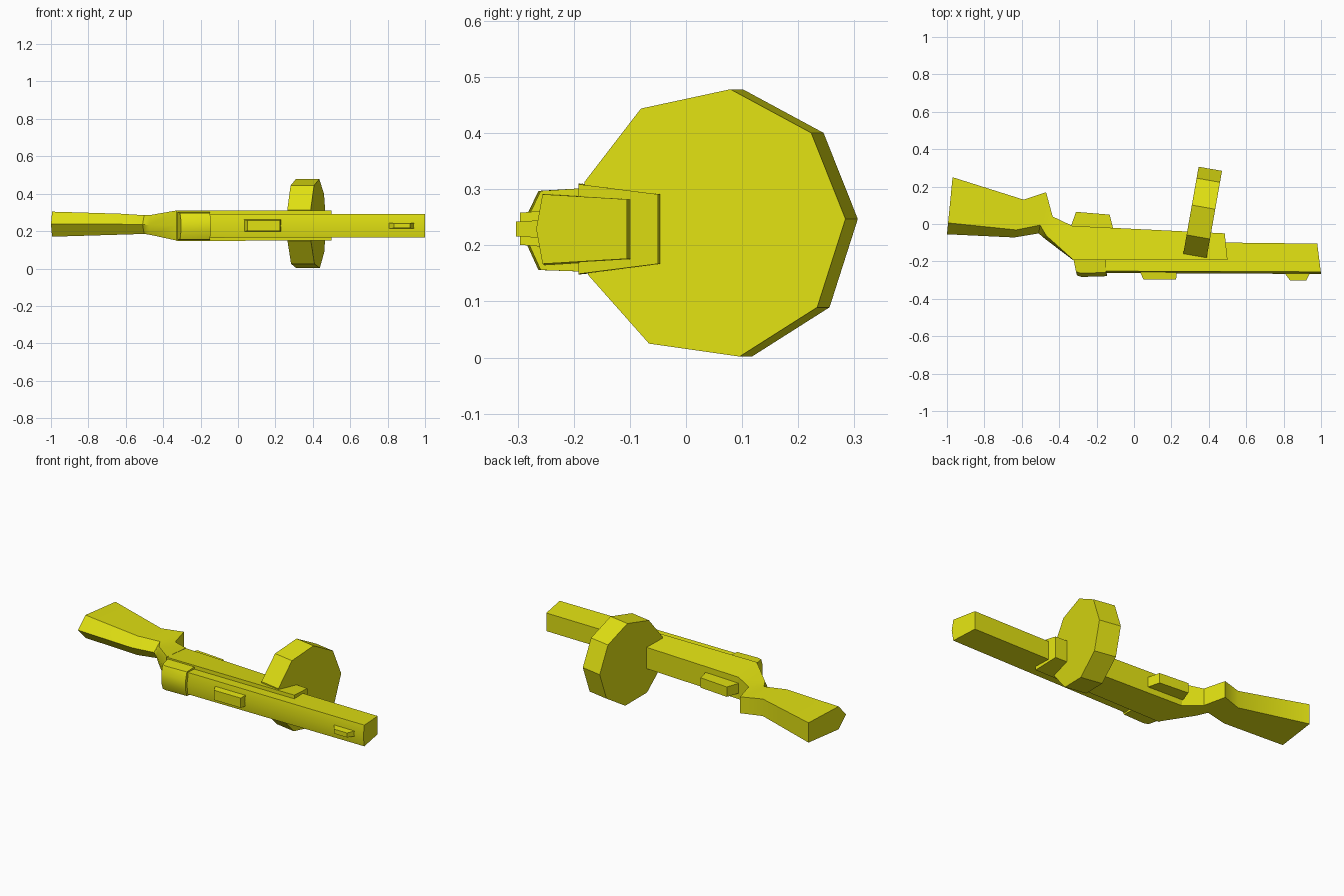
import bpy, bmesh, math
from mathutils import Matrix

if "Cube" in bpy.data.objects:
    bpy.data.objects.remove(bpy.data.objects["Cube"])

yellow = bpy.data.materials.new("yellow")
yellow.diffuse_color = (0.75, 0.75, 0.006, 1)
yellow.use_nodes = True
yellow.node_tree.nodes["Principled BSDF"].inputs["Base Color"].default_value = yellow.diffuse_color


def finish(name, bm, smooth=None):
    bmesh.ops.recalc_face_normals(bm, faces=bm.faces)
    mesh = bpy.data.meshes.new(name)
    bm.to_mesh(mesh)
    bm.free()
    ob = bpy.data.objects.new(name, mesh)
    bpy.context.collection.objects.link(ob)
    mesh.materials.append(yellow)
    if smooth:
        bpy.ops.object.select_all(action='DESELECT')
        ob.select_set(True)
        bpy.context.view_layer.objects.active = ob
        bpy.ops.object.shade_smooth_by_angle(angle=math.radians(smooth))
    return ob


def loft(name, rings, smooth=None):
    """Skin equal-length rings of points and cap both ends."""
    bm = bmesh.new()
    vs = [[bm.verts.new(p) for p in r] for r in rings]
    n = len(rings[0])
    for a, b in zip(vs, vs[1:]):
        for i in range(n):
            j = (i + 1) % n
            bm.faces.new((a[i], a[j], b[j], b[i]))
    bm.faces.new(vs[0])
    bm.faces.new(vs[-1])
    return finish(name, bm, smooth)


def section(ridge, base, zc, w_shoulder, w_base, drop):
    """Five-sided section: ridge at -y, shoulders a bit lower, flat base at +y."""
    (rx, ry), (bx, by) = ridge, base
    sx, sy = rx + (bx - rx) * drop, ry + (by - ry) * drop
    return [(rx, ry, zc), (sx, sy, zc + w_shoulder), (bx, by, zc + w_base),
            (bx, by, zc - w_base), (sx, sy, zc - w_shoulder)]


def lug(name, bottom, top, y0, y1, z0, z1, inset=0.0):
    """Tapered block: x ranges at y0 and y1 (pairs), z narrowed by inset."""
    ya, yb = y0
    yc, yd = y1
    (a, b), (c, d) = bottom, top
    loft(name, [
        [(a, ya, z0), (b, yb, z0), (b, yb, z1), (a, ya, z1)],
        [(c, yc, z0 + inset), (d, yd, z0 + inset), (d, yd, z1 - inset), (c, yc, z1 - inset)]])


# stock and grip
loft("stock", [
    section((-1.0, -0.055), (-0.97, 0.25), 0.237, 0.067, 0.058, 0.2),
    section((-0.64, -0.072), (-0.59, 0.13), 0.237, 0.056, 0.05, 0.2),
    section((-0.51, -0.05), (-0.47, 0.17), 0.235, 0.05, 0.048, 0.2),
    section((-0.475, -0.08), (-0.435, 0.04), 0.233, 0.053, 0.05, 0.15),
    section((-0.33, -0.19), (-0.33, -0.01), 0.23, 0.08, 0.065, 0.02)], 40)

# receiver
loft("receiver", [
    section((-0.33, -0.193), (-0.33, -0.01), 0.229, 0.081, 0.064, 0.01),
    section((0.5, -0.193), (0.485, -0.05), 0.229, 0.08, 0.062, 0.01)])

# barrel shroud
loft("barrel", [
    section((-0.28, -0.262), (-0.28, -0.09), 0.228, 0.064, 0.054, 0.06),
    section((1.0, -0.267), (0.98, -0.105), 0.229, 0.062, 0.053, 0.07)], 40)

# rear block on top of the receiver
def block_ring(x, x_low, lift):
    return [(x_low, -0.18, 0.153), (x, -0.263 + lift, 0.156), (x + 0.005, -0.283 + lift, 0.2),
            (x + 0.005, -0.283 + lift, 0.255), (x, -0.263 + lift, 0.297), (x_low, -0.18, 0.302)]

loft("rear_block", [block_ring(-0.31, -0.325, 0.008), block_ring(-0.285, -0.3, 0),
                    block_ring(-0.15, -0.15, 0.004)], 40)

# sights on top and trigger guard below
lug("rear_sight", (0.03, 0.23), (0.05, 0.225), (-0.25, -0.25), (-0.296, -0.296), 0.197, 0.262, 0.004)
lug("front_sight", (0.8, 0.945), (0.835, 0.92), (-0.255, -0.255), (-0.303, -0.303), 0.213, 0.245, 0.003)
lug("trigger_guard", (-0.34, -0.11), (-0.31, -0.13), (-0.02, -0.03), (0.065, 0.05), 0.2, 0.258)

# nine-sided drum magazine
bm = bmesh.new()
bmesh.ops.create_cone(bm, cap_ends=True, segments=9, radius1=0.242, radius2=0.242, depth=0.127)
first = max(bm.verts, key=lambda v: v.co.y + 0.001 * v.co.z)
bmesh.ops.rotate(bm, verts=bm.verts, matrix=Matrix.Rotation(
    math.radians(2) - math.atan2(first.co.y, first.co.x), 3, 'Z'))
# local x -> y, y -> z, axis -> x, then swing about z
axes = Matrix(((0, 0, 1, 0), (1, 0, 0, 0), (0, 1, 0, 0), (0, 0, 0, 1)))
bm.transform(Matrix.Translation((0.366, 0.057, 0.2385)) @ Matrix.Rotation(math.radians(-10), 4, 'Z') @ axes)
finish("drum_magazine", bm)
